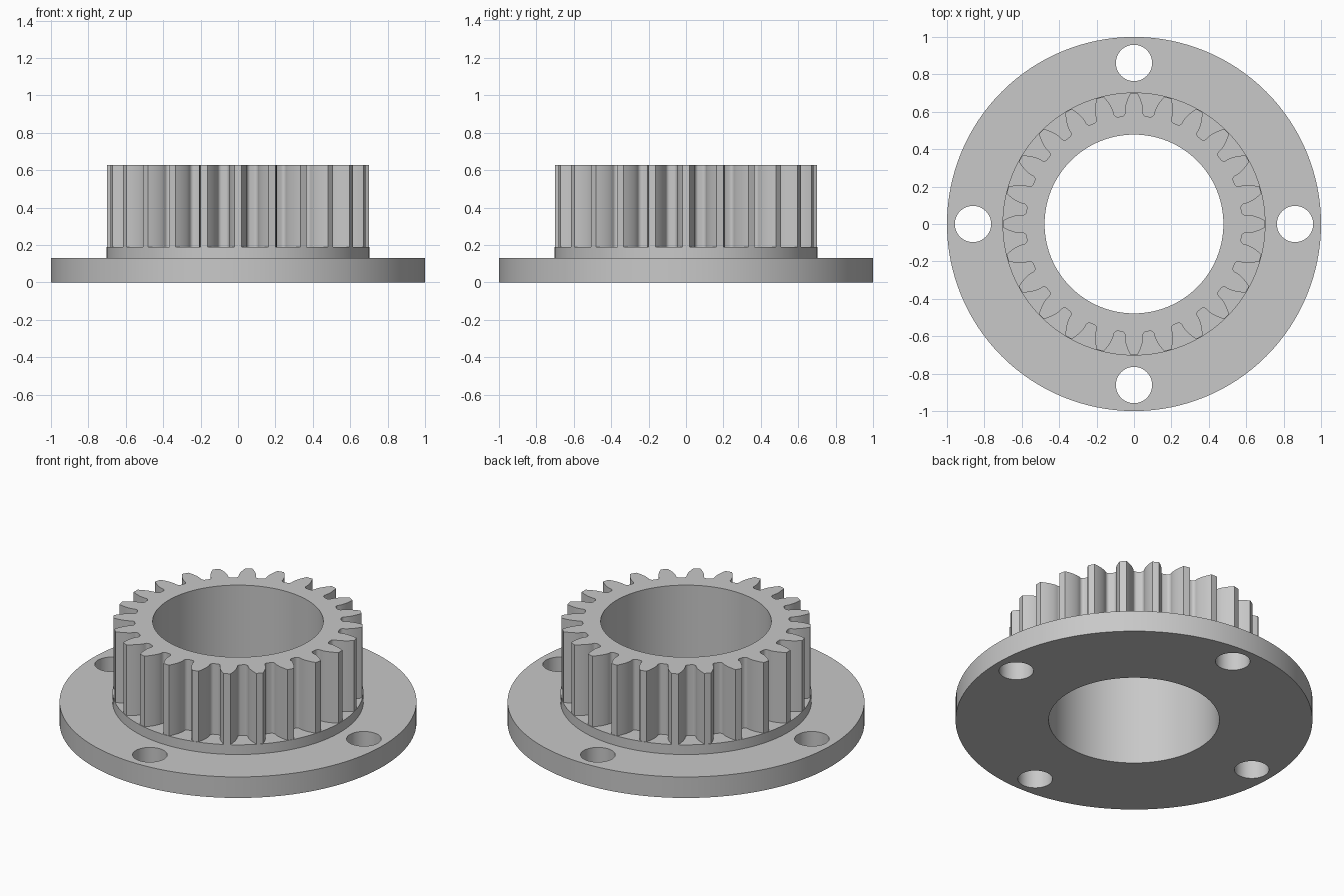
import bpy
import bmesh
from math import acos, cos, pi, radians, sin, sqrt, tan

if "Cube" in bpy.data.objects:
    bpy.data.objects.remove(bpy.data.objects["Cube"])

# Main dimensions
FLANGE_R, COLLAR_R, BORE_R = 1.0, 0.703, 0.478
FLANGE_TOP, COLLAR_TOP, GEAR_TOP = 0.13, 0.19, 0.627
TEETH, TIP_R = 24, 0.70
BOLT_RING, BOLT_R = 0.861, 0.097

steel = bpy.data.materials.new("grey metal")
steel.use_nodes = True
GREY = (0.58, 0.58, 0.58, 1)
steel.diffuse_color = GREY
steel.node_tree.nodes["Principled BSDF"].inputs["Base Color"].default_value = GREY


def circle(radius, count=128, cx=0.0, cy=0.0):
    steps = [2 * pi * i / count for i in range(count)]
    return [(cx + radius * cos(a), cy + radius * sin(a)) for a in steps]


def gear_outline():
    """Involute teeth with rounded roots, counter-clockwise."""
    module = 2 * TIP_R / (TEETH + 2)
    pitch_r = module * TEETH / 2
    root_r = pitch_r - 1.25 * module
    pressure = radians(20)
    base_r = pitch_r * cos(pressure)

    def half_angle(r):
        roll = acos(min(1, base_r / r))
        return pi / (2 * TEETH) + tan(pressure) - pressure - tan(roll) + roll

    # Half a tooth as (angle, radius), from the tip down to the root
    steps = 8
    half = [(half_angle(r), r) for r in
            (TIP_R + (base_r - TIP_R) * i / steps for i in range(steps + 1))]
    fillet = 0.02
    centre_r = root_r + fillet
    for i in range(7):
        t = i / 6 * pi / 2
        half.append((half_angle(base_r) + fillet / centre_r * (1 - cos(t)),
                     centre_r - fillet * sin(t)))
    tooth = [(-a, r) for a, r in reversed(half)] + [(0, TIP_R)] + half
    points = []
    for k in range(TEETH):
        turn = 2 * pi * k / TEETH
        points += [(r * cos(a + turn), r * sin(a + turn)) for a, r in tooth]
    return points


def wall(bm, outline, z0, z1, inward=False):
    """Upright band along a closed outline."""
    low = [bm.verts.new((x, y, z0)) for x, y in outline]
    high = [bm.verts.new((x, y, z1)) for x, y in outline]
    for i in range(len(outline)):
        j = (i + 1) % len(outline)
        quad = (low[i], low[j], high[j], high[i])
        bm.faces.new(quad[::-1] if inward else quad)


def plate(bm, outlines, z, up=True):
    """Flat face bounded by the first outline, with the others as holes."""
    edges = []
    for outline in outlines:
        verts = [bm.verts.new((x, y, z)) for x, y in outline]
        edges += [bm.edges.new((v, verts[(i + 1) % len(verts)]))
                  for i, v in enumerate(verts)]
    made = bmesh.ops.triangle_fill(bm, edges=edges, use_beauty=True)
    for face in made["geom"]:
        if isinstance(face, bmesh.types.BMFace):
            face.normal_update()
            if (face.normal.z > 0) != up:
                face.normal_flip()


def finish(bm, name):
    bmesh.ops.remove_doubles(bm, verts=bm.verts, dist=0.00001)
    mesh = bpy.data.meshes.new(name)
    bm.to_mesh(mesh)
    bm.free()
    mesh.materials.append(steel)
    obj = bpy.data.objects.new(name, mesh)
    bpy.context.collection.objects.link(obj)
    bpy.ops.object.select_all(action="DESELECT")
    obj.select_set(True)
    bpy.context.view_layer.objects.active = obj
    bpy.ops.object.shade_smooth_by_angle(angle=radians(30))


rim, collar_edge, bore = circle(FLANGE_R), circle(COLLAR_R), circle(BORE_R)
bolts = [circle(BOLT_R, 48, BOLT_RING * cos(k * pi / 2), BOLT_RING * sin(k * pi / 2))
         for k in range(4)]
teeth = gear_outline()

# Flange with four bolt holes
bm = bmesh.new()
wall(bm, rim, 0, FLANGE_TOP)
for hole in bolts + [bore]:
    wall(bm, hole, 0, FLANGE_TOP, inward=True)
plate(bm, [rim, bore] + bolts, 0, up=False)
plate(bm, [rim, collar_edge] + bolts, FLANGE_TOP)
finish(bm, "flange")

# Low collar under the teeth
bm = bmesh.new()
wall(bm, collar_edge, FLANGE_TOP, COLLAR_TOP)
wall(bm, bore, FLANGE_TOP, COLLAR_TOP, inward=True)
plate(bm, [collar_edge, teeth], COLLAR_TOP)
finish(bm, "collar")

# Toothed ring
bm = bmesh.new()
wall(bm, teeth, COLLAR_TOP, GEAR_TOP)
wall(bm, bore, COLLAR_TOP, GEAR_TOP, inward=True)
plate(bm, [teeth, bore], GEAR_TOP)
finish(bm, "toothed_ring")
